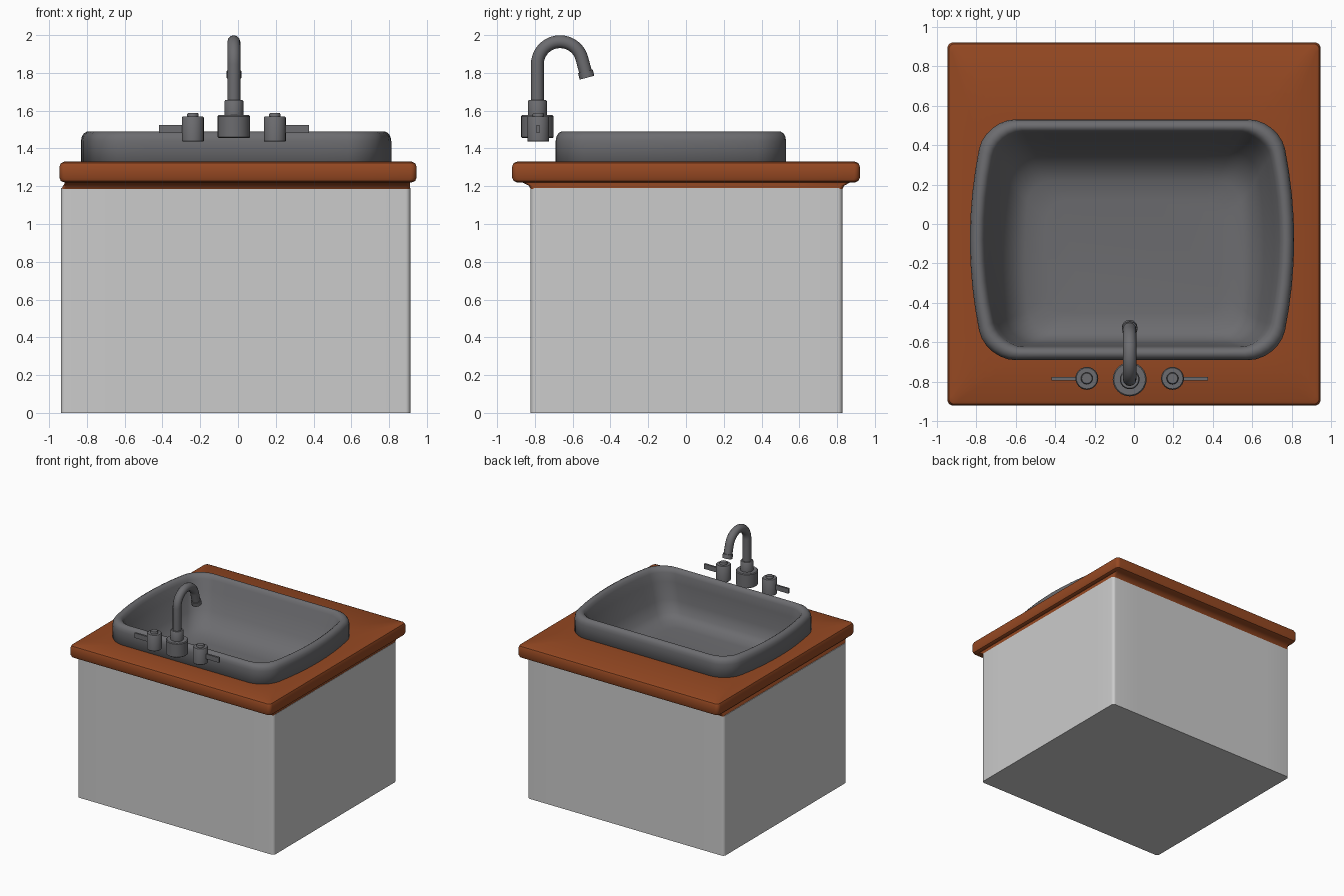
import bpy, bmesh, math
from mathutils import Vector

if "Cube" in bpy.data.objects:
    bpy.data.objects.remove(bpy.data.objects["Cube"])


def material(name, color):
    m = bpy.data.materials.new(name)
    m.diffuse_color = color
    m.use_nodes = True
    m.node_tree.nodes["Principled BSDF"].inputs["Base Color"].default_value = m.diffuse_color
    return m


WOOD = material("wood", (0.30, 0.065, 0.016, 1))
METAL = material("dark_metal", (0.15, 0.15, 0.16, 1))


def finish(ob, mat, angle=40):
    if mat:
        ob.data.materials.append(mat)
    bpy.ops.object.select_all(action='DESELECT')
    bpy.context.view_layer.objects.active = ob
    ob.select_set(True)
    bpy.ops.object.shade_smooth_by_angle(angle=math.radians(angle))


def loft(name, rings, mat=None, closed=False, angle=40):
    """Skin a list of equal-length rings; cap both ends or join them up."""
    bm = bmesh.new()
    loops = [[bm.verts.new(p) for p in ring] for ring in rings]
    n = len(loops[0])
    pairs = list(zip(loops, loops[1:]))
    if closed:
        pairs.append((loops[-1], loops[0]))
    else:
        bm.faces.new(loops[0][::-1])
        bm.faces.new(loops[-1])
    for a, b in pairs:
        for i in range(n):
            j = (i + 1) % n
            bm.faces.new((a[i], a[j], b[j], b[i]))
    bmesh.ops.recalc_face_normals(bm, faces=bm.faces)
    me = bpy.data.meshes.new(name)
    bm.to_mesh(me)
    bm.free()
    ob = bpy.data.objects.new(name, me)
    bpy.context.collection.objects.link(ob)
    finish(ob, mat, angle)
    return ob


def outline(x0, x1, y0, y1, z, r, bow=0.0, arc=6, side=8):
    """Rounded rectangle whose left and right sides can bow outwards."""
    cx, cy, hx, hy = (x0 + x1) / 2, (y0 + y1) / 2, (x1 - x0) / 2, (y1 - y0) / 2
    corners = []
    for k, (sx, sy) in enumerate([(1, 1), (-1, 1), (-1, -1), (1, -1)]):
        angles = [math.pi / 2 * (k + i / arc) for i in range(arc + 1)]
        corners.append([Vector((sx * (hx - r) + r * math.cos(a),
                                sy * (hy - r) + r * math.sin(a), 0)) for a in angles])
    pts = []
    for k, c in enumerate(corners):
        nxt = corners[(k + 1) % 4][0]
        pts += c + [c[-1].lerp(nxt, i / side) for i in range(1, side)]
    return [(cx + p.x * (1 + bow * (1 - (p.y / hy) ** 2)), cy + p.y, z) for p in pts]


def lathe(name, x, y, profile, n=24):
    rings = [[(x + r * math.cos(2 * math.pi * i / n), y + r * math.sin(2 * math.pi * i / n), z)
              for i in range(n)] for r, z in profile]
    return loft(name, rings, METAL)


# Cabinet: open-topped box with softened upright edges
def cabinet_ring(d, z):
    return outline(-0.937 + d, 0.912 - d, -0.822 + d, 0.828 - d, z, 0.025)


loft("cabinet", [cabinet_ring(0, 0), cabinet_ring(0, 1.19),
                 cabinet_ring(0.03, 1.19), cabinet_ring(0.03, 0.03)])


# Sink rim outline, inset by d
def rim(d, z):
    return outline(-0.75 + d, 0.73 - d, -0.69 + d, 0.53 - d, z, 0.15 - d * 0.4, 0.11)


# Countertop: cove moulding, rounded slab and an opening for the sink
def slab(hx, hy, z, r=0.03):
    return outline(-hx, hx, -hy, hy, z, r)


edge = [(0.0, 1.245), (0.0, 1.305), (0.007, 1.322), (0.025, 1.33)]
counter = [outline(-0.935, 0.91, -0.822, 0.828, 1.185, 0.02),
           outline(-0.925, 0.91, -0.832, 0.838, 1.203, 0.02),
           outline(-0.915, 0.91, -0.865, 0.868, 1.22, 0.02),
           slab(0.92, 0.895, 1.22), slab(0.938, 0.913, 1.228)]
counter += [slab(0.945 - d, 0.92 - d, z) for d, z in edge]
counter += [rim(0.015, 1.33), rim(0.015, 1.185)]
loft("countertop", counter, WOOD, closed=True)

# Sink basin: underside, raised rim, then sloping inner bowl
basin = [outline(-0.58, 0.57, -0.58, 0.24, 1.07, 0.12, 0.06),
         outline(-0.70, 0.68, -0.65, 0.44, 1.20, 0.12, 0.09),
         rim(0.025, 1.30), rim(0.0, 1.32)]
basin += [rim(d, z) for d, z in [(0, 1.44), (0.004, 1.463), (0.014, 1.48), (0.03, 1.49),
                                 (0.045, 1.488), (0.058, 1.478), (0.068, 1.455)]]
basin += [outline(-0.665, 0.645, -0.62, 0.43, 1.38, 0.12, 0.10),
          outline(-0.625, 0.61, -0.605, 0.37, 1.24, 0.12, 0.08),
          outline(-0.585, 0.58, -0.585, 0.30, 1.15, 0.12, 0.06),
          outline(-0.53, 0.53, -0.54, 0.22, 1.11, 0.11, 0.04),
          outline(-0.44, 0.44, -0.45, 0.12, 1.10, 0.10, 0.02)]
loft("sink_basin", basin, METAL, angle=60)

# Faucet body with collar
FX, FY = -0.022, -0.787
lathe("faucet_base", FX, FY, [(0.08, 1.455), (0.086, 1.46), (0.086, 1.57), (0.08, 1.576),
                              (0.05, 1.576), (0.05, 1.65), (0.045, 1.656)])

# Gooseneck spout swept along an arc, with a wider tip
R, TOP, END = 0.12, 1.845, math.radians(15)
path = [Vector((FX, FY, 1.64)), Vector((FX, FY, 1.75))]
for i in range(21):
    a = math.pi + (END - math.pi) * i / 20
    path.append(Vector((FX, FY + R + R * math.cos(a), TOP + R * math.sin(a))))
down = Vector((0, math.sin(END), -math.cos(END)))
path.append(path[-1] + down * 0.10)


def tube(name, pts, radius):
    cu = bpy.data.curves.new(name, 'CURVE')
    cu.dimensions = '3D'
    cu.bevel_depth = radius
    cu.bevel_resolution = 4
    cu.use_fill_caps = True
    sp = cu.splines.new('POLY')
    sp.points.add(len(pts) - 1)
    for q, p in zip(sp.points, pts):
        q.co = (*p, 1)
    ob = bpy.data.objects.new(name, cu)
    bpy.context.collection.objects.link(ob)
    bpy.ops.object.select_all(action='DESELECT')
    bpy.context.view_layer.objects.active = ob
    ob.select_set(True)
    bpy.ops.object.convert(target='MESH')
    finish(bpy.context.object, METAL)


tube("spout", path, 0.034)
tube("spout_tip", [path[-1] - down * 0.03, path[-1] + down * 0.005], 0.04)

# Two tap handles with flat levers pointing outwards
for side, label in ((-1, "left"), (1, "right")):
    hx = FX + side * 0.217
    lathe(label + "_handle", hx, FY + 0.005,
          [(0.054, 1.436), (0.058, 1.44), (0.058, 1.563), (0.053, 1.57),
           (0.03, 1.57), (0.03, 1.582), (0.026, 1.587)])
    bpy.ops.mesh.primitive_cube_add(size=1, location=(hx + side * 0.105, FY + 0.003, 1.502))
    lever = bpy.context.object
    lever.name = label + "_lever"
    lever.scale = (0.15, 0.016, 0.042)
    finish(lever, METAL)
